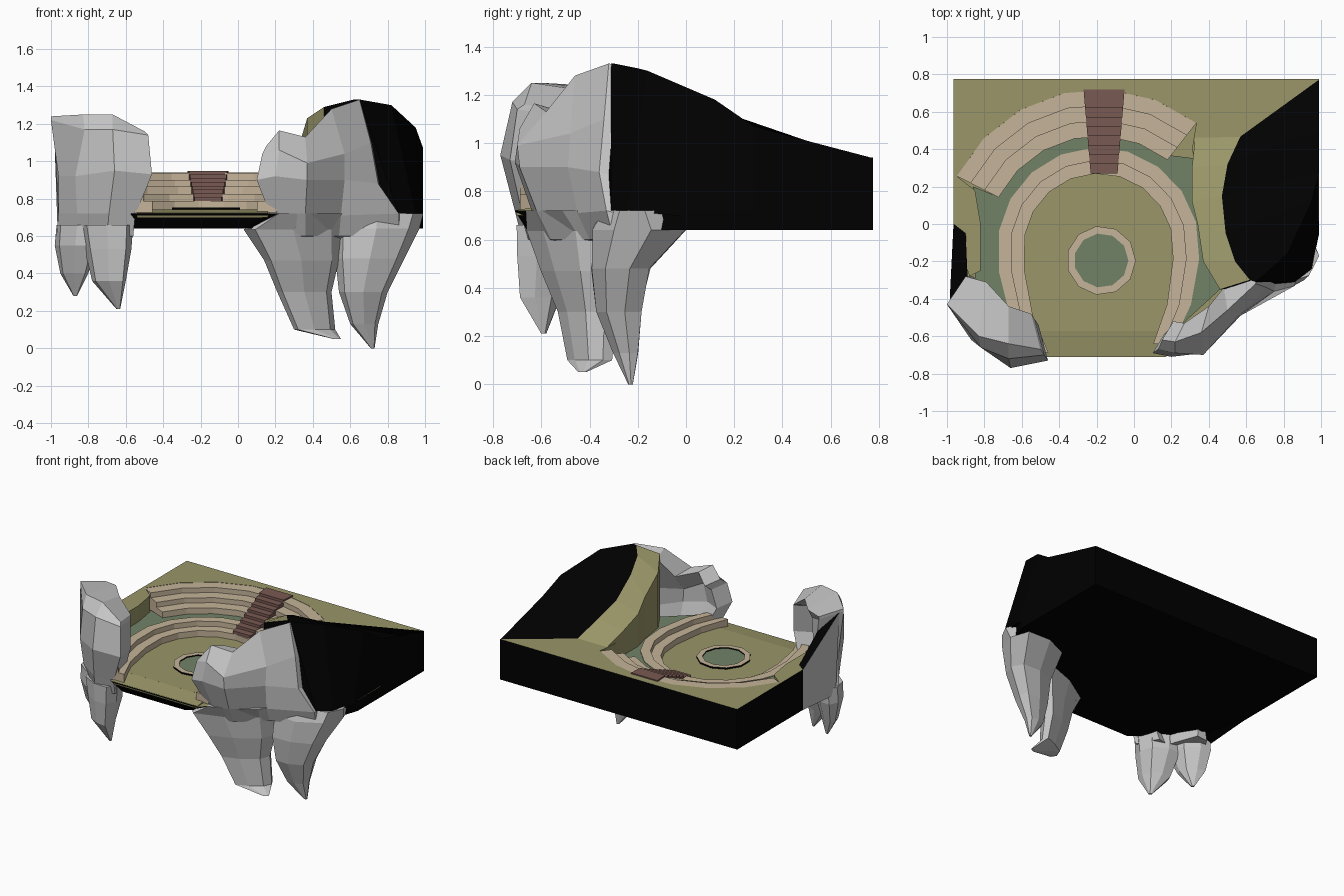
import bpy
import bmesh
import random
from math import sin, cos, radians, pi

random.seed(4)
default_cube = bpy.data.objects.get("Cube")
if default_cube:
    bpy.data.objects.remove(default_cube, do_unlink=True)


def make_material(name, color):
    mat = bpy.data.materials.new(name)
    mat.use_nodes = True
    mat.diffuse_color = (*color, 1)
    mat.node_tree.nodes["Principled BSDF"].inputs["Base Color"].default_value = (*color, 1)
    return mat


grass = make_material("olive grass", (0.32, 0.305, 0.14))
path = make_material("green path", (0.165, 0.225, 0.135))
stone = make_material("tan stone", (0.56, 0.455, 0.32))
brick = make_material("brown brick", (0.19, 0.10, 0.085))
rock = make_material("grey rock", (0.56, 0.56, 0.56))
dark = make_material("black earth", (0, 0, 0))


def finish(name, bm, mats, rule=None):
    """Turn a bmesh into an object, colouring faces by a rule."""
    bmesh.ops.recalc_face_normals(bm, faces=bm.faces)
    bm.normal_update()
    if rule:
        for face in bm.faces:
            face.material_index = rule(face)
    mesh = bpy.data.meshes.new(name)
    bm.to_mesh(mesh)
    bm.free()
    for mat in mats:
        mesh.materials.append(mat)
    obj = bpy.data.objects.new(name, mesh)
    bpy.context.collection.objects.link(obj)
    return obj


def on_border(face):
    """Dark on the outer cut sides of the block, base colour elsewhere."""
    c = face.calc_center_median()
    if face.normal.z > 0.5:
        return 0
    return int(abs(c.x) > 0.93 or c.y > 0.74 or face.normal.z < -0.5)


def prism(name, outline, bottom, top, mats, rule=None):
    bm = bmesh.new()
    low = [bm.verts.new((x, y, bottom)) for x, y in outline]
    high = [bm.verts.new((x, y, top)) for x, y in outline]
    bm.faces.new(low[::-1])
    bm.faces.new(high)
    for i in range(len(low)):
        j = (i + 1) % len(low)
        bm.faces.new((low[i], low[j], high[j], high[i]))
    return finish(name, bm, mats, rule)


def hull(name, points, mats, rule=None):
    bm = bmesh.new()
    for p in points:
        bm.verts.new(p)
    bmesh.ops.convex_hull(bm, input=bm.verts)
    return finish(name, bm, mats, rule)


def loft(name, rings, mats, rule=None):
    """Skin equal point rings; strips are numbered for the colour rule, ends are capped."""
    bm = bmesh.new()
    rows = [[bm.verts.new(p) for p in ring] for ring in rings]
    count = len(rows[0])
    for a, b in zip(rows, rows[1:]):
        for i in range(count):
            j = (i + 1) % count
            bm.faces.new((a[i], a[j], b[j], b[i])).material_index = i
    for row in (rows[0], rows[-1]):
        if count % 2:
            bm.faces.new(row).material_index = count
        else:
            for i in range(count // 2 - 1):
                bm.faces.new((row[i], row[i + 1], row[-2 - i], row[-1 - i]))
    return finish(name, bm, mats, rule)


CX, CY = -0.19, -0.13


def arc(radius, start, end, steps):
    """Arc about the arena centre, stretched towards the open front."""
    points = []
    for i in range(steps + 1):
        a = radians(start + (end - start) * i / steps)
        depth = radius if sin(a) > 0 else 0.75
        points.append((CX + radius * cos(a), CY + depth * sin(a)))
    return points


def upper_arc(radius):
    return arc(radius, 52, 153, 6)


def lower_arc(radius):
    return arc(radius, -43, 228, 14)


# Base slab, tapering under the front lip
slab = prism("base_slab",
             [(-0.965, 0.775), (-0.965, 0), (-0.9, -0.35), (-0.55, -0.71), (0.17, -0.71),
              (0.5, -0.4), (0.8, -0.28), (0.93, -0.18), (0.99, 0), (0.99, 0.775)],
             0.64, 0.72, [grass, dark], lambda f: int(f.normal.z < 0.5))
for v in slab.data.vertices:
    if v.co.z < 0.7 and v.co.y < -0.5:
        v.co.y += 0.05
        v.co.x += 0.06 if v.co.x < 0 else -0.15

# Arena floor and sloping front apron
prism("arena_floor", arc(0.46, -36, 216, 12), 0.7, 0.742, [grass])
hull("front_apron", [(x, y, z) for x in (-0.54, 0.16)
                     for y, z in ((-0.57, 0.742), (-0.708, 0.722), (-0.57, 0.7), (-0.7, 0.7))], [grass])

# Walkway between the seat banks
prism("walkway", lower_arc(0.5) + [(-0.6, -0.6), (-0.85, -0.3), (-0.85, 0), (-0.86, 0.2)]
      + upper_arc(0.63)[::-1] + [(0.33, 0.35), (0.4, -0.1), (0.46, -0.35), (0.22, -0.57)],
      0.725, 0.82, [path])

# Raised ground around the bowl
prism("outer_ground", [(0.99, 0.775), (-0.965, 0.775), (-0.965, 0), (-0.88, -0.28), (-0.82, -0.25),
                       (-0.82, 0), (-0.85, 0.18)] + upper_arc(0.85)[::-1]
      + [(0.31, 0.4), (0.36, 0.2), (0.9, 0.2), (0.99, 0.45)], 0.7, 0.94, [grass, dark], on_border)

# Seat banks
for i in range(2):
    inner = 0.4 + 0.07 * i
    prism(f"lower_seat_{i + 1}", lower_arc(inner) + lower_arc(inner + 0.07)[::-1],
          0.725, 0.787 + 0.038 * i, [stone])
for i in range(3):
    inner = 0.6 + 0.0833 * i
    prism(f"upper_seat_{i + 1}", upper_arc(inner) + upper_arc(inner + 0.0833)[::-1],
          0.725, 0.864 + 0.037 * i, [stone])

# Stairs, widening towards the top
for i in range(9):
    y = 0.27 + 0.05 * i
    w0, w1 = (0.072 + 0.0042 * k for k in (i, i + 1))
    mid = -0.16
    prism(f"stair_{i + 1}", [(mid - w0, y), (mid + w0, y), (mid + w1, y + 0.05), (mid - w1, y + 0.05)],
          0.73, min(0.948, 0.808 + 0.02 * i), [brick])


# Central ring and its green disc
def circle(radius):
    return [(-0.175 + radius * cos(2 * pi * i / 11), -0.195 + radius * sin(2 * pi * i / 11))
            for i in range(11)]


prism("ring_disc", circle(0.15), 0.735, 0.746, [path])
profile = [(0.145, 0.74), (0.145, 0.754), (0.185, 0.754), (0.185, 0.74)]
bm = bmesh.new()
loops = [[bm.verts.new((x, y, z)) for x, y in circle(r)] for r, z in profile]
for k in range(4):
    a, b = loops[k], loops[(k + 1) % 4]
    for i in range(11):
        j = (i + 1) % 11
        bm.faces.new((a[i], a[j], b[j], b[i]))
finish("ring_kerb", bm, [stone, dark], lambda f: int(f.normal.z < 0.5))

# Hill: rows of inner lip, crest and outer rim, then the foot of the outer wall
hill_rows = [
    ((0.46, -0.35, 1.29), (0.62, -0.30, 1.33), (0.65, -0.31, 1.33), (0.86, -0.31, 0.72)),
    ((0.37, -0.20, 1.23), (0.54, -0.20, 1.31), (0.82, -0.16, 1.30), (0.95, -0.24, 0.72)),
    ((0.34, 0.00, 1.13), (0.49, -0.05, 1.24), (0.95, 0.12, 1.18), (0.99, -0.05, 0.70)),
    ((0.31, 0.12, 1.06), (0.47, 0.15, 1.13), (0.99, 0.28, 1.07), (0.99, 0.28, 0.66)),
    ((0.31, 0.30, 1.00), (0.50, 0.32, 1.05), (0.99, 0.50, 1.01), (0.99, 0.50, 0.66)),
    ((0.33, 0.49, 0.93), (0.57, 0.47, 0.938), (0.99, 0.774, 0.938), (0.99, 0.774, 0.66)),
]
loft("hill", [[(lip[0], lip[1], 0.73), lip, crest, rim, foot] for lip, crest, rim, foot in hill_rows],
     [grass, dark], lambda f: int(f.material_index > 1))

# Bank joining the block to the small crag, rocky on its outer side
hull("left_bank", [(-0.965, 0, 0.64), (-0.965, 0, 0.94), (-0.985, -0.4, 1.22), (-0.955, -0.4, 0.6),
                   (-0.89, -0.28, 1.1), (-0.9, -0.05, 0.94), (-0.89, -0.3, 0.64)],
     [rock, dark], lambda f: int(f.normal.x > -0.6 and f.normal.y > -0.3))


# Crag faces: rows of front points, thickened backwards column by column
def crag_face(name, backs, rows):
    rings = []
    for row in rows:
        back = [(x + dx, y + dy, z - 0.03) for (x, y, z), (dx, dy) in zip(row, backs)]
        rings.append(row + back[::-1])
    loft(name, rings, [rock], lambda f: 0)


crag_face("large_crag_face", [(0.06, 0.1), (0.05, 0.1), (0.04, 0.14), (-0.02, 0.12), (0.02, 0.12)], [
    [(0.15, -0.62, 1.08), (0.22, -0.63, 1.165), (0.36, -0.58, 1.13), (0.5, -0.46, 1.28), (0.65, -0.32, 1.33)],
    [(0.13, -0.67, 1.04), (0.22, -0.69, 1.06), (0.37, -0.7, 0.99), (0.57, -0.48, 1.04), (0.71, -0.34, 1.1)],
    [(0.1, -0.69, 0.9), (0.2, -0.71, 0.92), (0.37, -0.69, 0.9), (0.57, -0.49, 0.9), (0.75, -0.36, 0.88)],
    [(0.17, -0.62, 0.72), (0.24, -0.64, 0.72), (0.36, -0.62, 0.72), (0.55, -0.45, 0.71), (0.86, -0.33, 0.72)],
    [(0.1, -0.52, 0.6), (0.22, -0.59, 0.6), (0.36, -0.56, 0.6), (0.54, -0.4, 0.6), (0.86, -0.3, 0.6)]])
crag_face("small_crag_face", [(0.1, 0.15), (0.04, 0.29), (0, 0.2), (-0.05, 0.19)], [
    [(-1, -0.43, 1.24), (-0.83, -0.6, 1.25), (-0.67, -0.64, 1.25), (-0.5, -0.67, 1.16)],
    [(-1, -0.43, 1.22), (-0.82, -0.66, 1.17), (-0.67, -0.72, 1.17), (-0.48, -0.7, 1.14)],
    [(-0.96, -0.43, 0.92), (-0.87, -0.62, 0.92), (-0.66, -0.77, 0.95), (-0.46, -0.73, 0.93)],
    [(-0.96, -0.43, 0.72), (-0.86, -0.59, 0.72), (-0.69, -0.71, 0.72), (-0.55, -0.68, 0.71)],
    [(-0.97, -0.42, 0.6), (-0.82, -0.55, 0.6), (-0.7, -0.68, 0.6), (-0.56, -0.65, 0.6)]])


# Hanging spurs: each level gives height, left, right, middle depth, half thickness
def spur(name, shear, levels):
    rings = []
    for z, x0, x1, cy, ry in levels:
        cx, rx = (x0 + x1) / 2, (x1 - x0) / 2
        ring = []
        for i in range(8):
            a = 2 * pi * i / 8
            wob = random.uniform(0.96, 1.06) * (1.1 if i % 2 else 1) if i % 4 else 1
            dx = rx * cos(a) * wob
            ring.append((cx + dx, cy + shear * dx + ry * sin(a) * wob, z))
        rings.append(ring)
    loft(name, rings, [rock], lambda f: 0)


spur("large_crag_inner_spur", 0.5, [
    (0.72, 0.17, 0.57, -0.52, 0.09), (0.635, 0.03, 0.56, -0.46, 0.13), (0.47, 0.14, 0.54, -0.43, 0.11),
    (0.30, 0.21, 0.50, -0.41, 0.08), (0.10, 0.30, 0.52, -0.40, 0.06), (0.05, 0.51, 0.55, -0.43, 0.01)])
spur("large_crag_outer_spur", 0.2, [
    (0.72, 0.50, 0.99, -0.22, 0.12), (0.64, 0.51, 0.97, -0.19, 0.19),
    (0.48, 0.52, 0.89, -0.27, 0.12), (0.30, 0.54, 0.80, -0.28, 0.09), (0.13, 0.60, 0.75, -0.25, 0.05),
    (0, 0.71, 0.73, -0.23, 0.01)])
spur("small_crag_outer_spur", -0.5, [
    (0.66, -0.97, -0.75, -0.45, 0.11), (0.55, -0.98, -0.76, -0.45, 0.11),
    (0.40, -0.95, -0.80, -0.44, 0.06), (0.28, -0.88, -0.86, -0.42, 0.01)])
spur("small_crag_inner_spur", -0.3, [
    (0.66, -0.84, -0.56, -0.58, 0.12), (0.53, -0.82, -0.57, -0.58, 0.12),
    (0.36, -0.78, -0.60, -0.60, 0.08), (0.21, -0.65, -0.63, -0.59, 0.01)])
